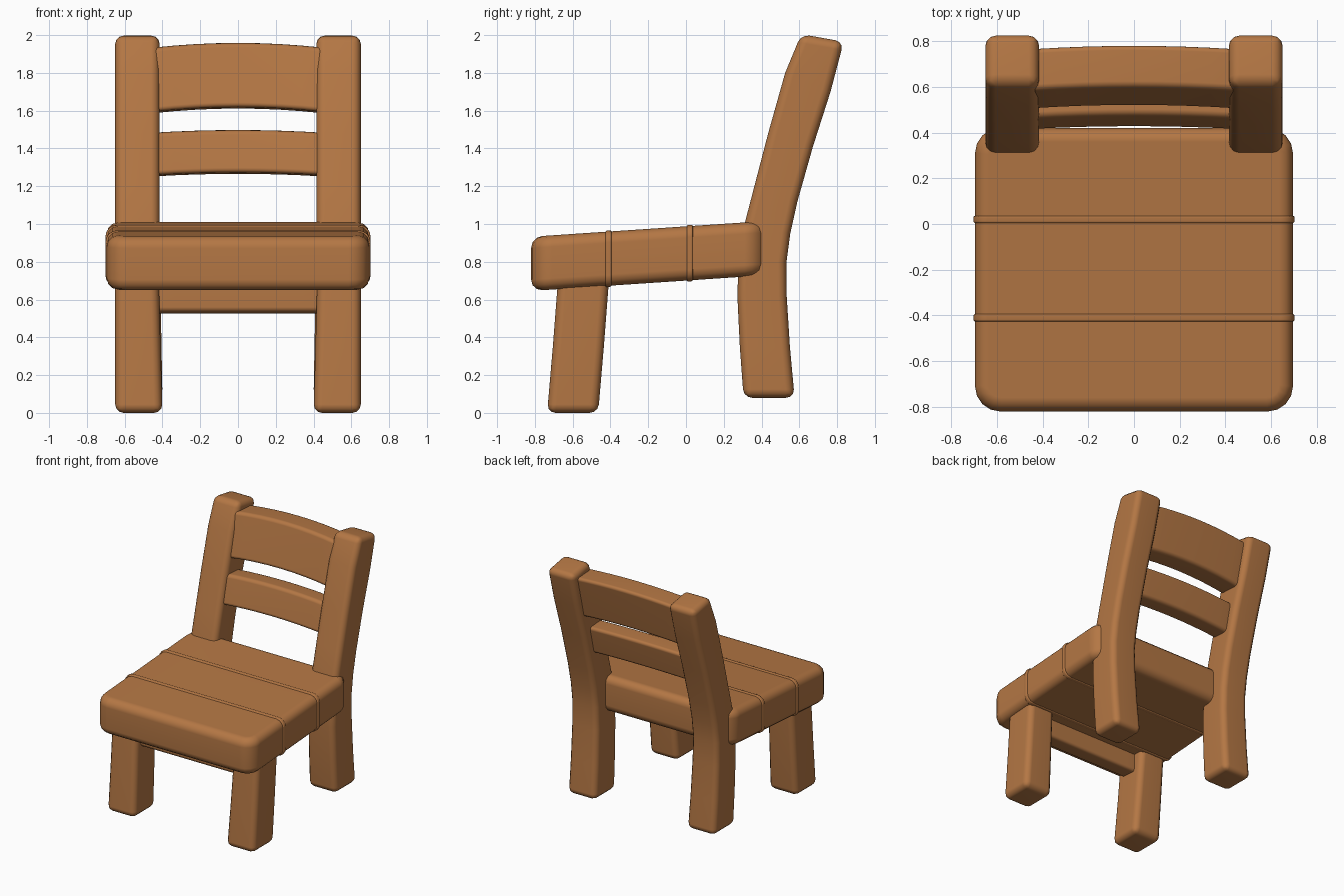
import bpy, bmesh, math
from mathutils import Vector

if "Cube" in bpy.data.objects:
    bpy.data.objects.remove(bpy.data.objects["Cube"])

wood = bpy.data.materials.new("warm brown wood")
wood.diffuse_color = (0.456, 0.184, 0.058, 1)
wood.use_nodes = True
wood.node_tree.nodes["Principled BSDF"].inputs["Base Color"].default_value = wood.diffuse_color


def round_edges(bm, radius, segments=3):
    bmesh.ops.recalc_face_normals(bm, faces=bm.faces)
    edges = [e for e in bm.edges if e.calc_face_angle(0) > math.radians(32)]
    bmesh.ops.bevel(bm, geom=edges, offset=radius, segments=segments,
                    profile=0.5, affect='EDGES', clamp_overlap=True)


def finish(bm, name):
    bmesh.ops.recalc_face_normals(bm, faces=bm.faces)
    mesh = bpy.data.meshes.new(name)
    bm.to_mesh(mesh)
    bm.free()
    mesh.materials.append(wood)
    for p in mesh.polygons:
        p.use_smooth = True
    obj = bpy.data.objects.new(name, mesh)
    bpy.context.collection.objects.link(obj)
    mod = obj.modifiers.new("even shading", 'WEIGHTED_NORMAL')
    mod.keep_sharp = True
    return obj


def loft(name, rings, radius):
    """Join four-point rings into a closed beam with rounded edges."""
    bm = bmesh.new()
    loops = [[bm.verts.new(p) for p in ring] for ring in rings]
    for a, b in zip(loops, loops[1:]):
        for i in range(4):
            j = (i + 1) % 4
            bm.faces.new((a[i], a[j], b[j], b[i]))
    bm.faces.new(loops[0])
    bm.faces.new(loops[-1])
    round_edges(bm, radius)
    return finish(bm, name)


def post(name, side, stations, radius):
    """Upright with stations (front y, front z, back y, back z, inner x, outer x)."""
    rings = [[(side * xi, yf, zf), (side * xo, yf, zf),
              (side * xo, yb, zb), (side * xi, yb, zb)]
             for yf, zf, yb, zb, xi, xo in stations]
    loft(name, rings, radius)


def slat(name, half, front_low, front_high, depth, z_low, z_high, arch, bow, radius):
    """Cross rail, arched upwards and bowed backwards towards its middle."""
    rings = []
    for i in range(9):
        t = i / 4 - 1
        k = 1 - t * t
        a, b = arch * k, bow * k
        rings.append([(half * t, front_low + b, z_low + a),
                      (half * t, front_high + b, z_high + a),
                      (half * t, front_high + b + depth, z_high + a - 0.01),
                      (half * t, front_low + b + depth, z_low + a - 0.01)])
    loft(name, rings, radius)


def seat_slab(name, half, y0, y1, thick, edge_axis, corner, radius):
    """Sloping slab; edges along edge_axis get the large corner rounding first."""
    bm = bmesh.new()
    bmesh.ops.create_cube(bm, size=1)
    for v in bm.verts:
        v.co = Vector((v.co.x * 2 * half, (y0 + y1) / 2 + v.co.y * (y1 - y0), v.co.z * thick))
    edges = [e for e in bm.edges
             if abs((e.verts[0].co - e.verts[1].co).normalized()[edge_axis]) > 0.9]
    bmesh.ops.bevel(bm, geom=edges, offset=corner, segments=4, profile=0.5, affect='EDGES')
    round_edges(bm, radius)
    for v in bm.verts:
        v.co.z += 0.844 + 0.067 * v.co.y
    finish(bm, name)


# Seat and the raised seams between its planks
seat_slab("seat", 0.695, -0.82, 0.42, 0.287, 2, 0.11, 0.06)
for i, y in enumerate((-0.41, 0.02)):
    seat_slab(f"seat_seam_{i + 1}", 0.702, y - 0.016, y + 0.016, 0.299, 1, 0.062, 0.008)

# Legs and back posts
front_leg = [(-0.735, 0.0, -0.465, 0.0, 0.40, 0.65),
             (-0.705, 0.35, -0.435, 0.35, 0.41, 0.65),
             (-0.675, 0.74, -0.405, 0.74, 0.42, 0.65)]
back_post = [(0.305, 0.08, 0.575, 0.08, 0.40, 0.65),
             (0.285, 0.35, 0.55, 0.35, 0.405, 0.65),
             (0.272, 0.62, 0.533, 0.62, 0.41, 0.65),
             (0.278, 0.80, 0.532, 0.80, 0.415, 0.65),
             (0.31, 1.00, 0.552, 0.95, 0.415, 0.65),
             (0.362, 1.20, 0.59, 1.12, 0.415, 0.65),
             (0.435, 1.48, 0.672, 1.41, 0.415, 0.65),
             (0.525, 1.80, 0.765, 1.70, 0.415, 0.65),
             (0.61, 2.005, 0.835, 1.965, 0.415, 0.65)]
for label, side in (("right", 1), ("left", -1)):
    post(f"front_leg_{label}", side, front_leg, 0.045)
    post(f"back_post_{label}", side, back_post, 0.045)

# Back slats and the rail between the front legs
slat("top_back_slat", 0.45, 0.50, 0.585, 0.185, 1.595, 1.935, 0.025, 0.015, 0.025)
slat("lower_back_slat", 0.45, 0.41, 0.465, 0.15, 1.26, 1.485, 0.014, 0.012, 0.025)
slat("front_rail", 0.45, -0.63, -0.63, 0.14, 0.535, 0.74, 0.0, 0.0, 0.025)
